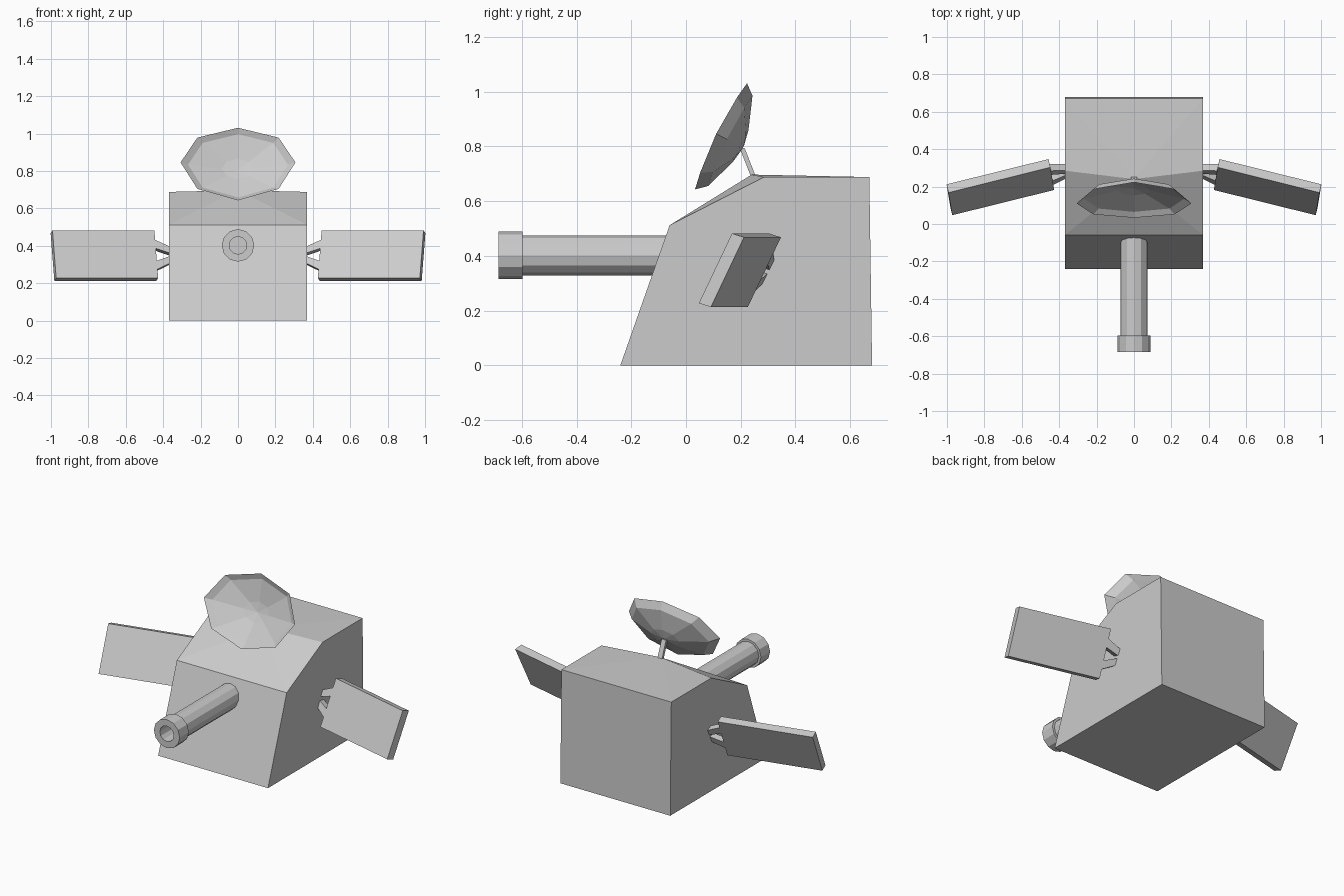
import bpy, bmesh, math
from mathutils import Vector

if "Cube" in bpy.data.objects:
    bpy.data.objects.remove(bpy.data.objects["Cube"])


def make(name, verts, faces, mirror=False):
    bm = bmesh.new()
    vs = [bm.verts.new(v) for v in verts]
    for f in faces:
        bm.faces.new([vs[i] for i in f])
    bmesh.ops.recalc_face_normals(bm, faces=bm.faces[:])
    me = bpy.data.meshes.new(name)
    bm.to_mesh(me)
    bm.free()
    ob = bpy.data.objects.new(name, me)
    bpy.context.collection.objects.link(ob)
    if mirror:
        ob.modifiers.new("mirror", 'MIRROR')
    return ob


def lofted(name, rings, cap_start=True, cap_end=True):
    n = len(rings[0])
    verts = [v for r in rings for v in r]
    faces = [(a * n + i, a * n + (i + 1) % n, (a + 1) * n + (i + 1) % n, (a + 1) * n + i)
             for a in range(len(rings) - 1) for i in range(n)]
    if cap_start:
        faces.append(tuple(range(n)))
    if cap_end:
        faces.append(tuple(range(len(verts) - n, len(verts))))
    return make(name, verts, faces)


# Hull: wedge-nosed side profile (y, z) with a slight crown on the roof edge
profile = [(-.24, 0), (.68, 0), (.67, .688), (.285, .688), (-.06, .512)]
W = .37
verts = [(-W, y, z) for y, z in profile] + [(W, y, z) for y, z in profile] + [(0, .24, .697)]
make("hull", verts, [
    (0, 1, 2, 3, 4), (5, 6, 7, 8, 9), (0, 1, 6, 5), (1, 2, 7, 6), (0, 4, 9, 5),
    (2, 3, 10), (2, 10, 7), (7, 10, 8), (4, 10, 3), (4, 9, 10), (9, 8, 10)])


# Barrel with muzzle collar and bore, 12 sided
def circle(r, y):
    return [(r * math.cos(math.tau * i / 12), y, .402 + r * math.sin(math.tau * i / 12))
            for i in range(12)]


lofted("barrel", [circle(r, y) for r, y in [
    (.073, -.02), (.073, -.597), (.087, -.597), (.087, -.685), (.047, -.685), (.047, -.57)]])

# Side panels: slanted boxes given in panel coordinates
ORIGIN = Vector((.972, .047, .227))
SPAN = Vector((-.545, .135, 0))
RISE = Vector((.02, .121, .255))
THICK = Vector((.01, .044, -.014))
BOX = [(0, 1, 2, 3), (4, 5, 6, 7), (0, 1, 5, 4), (1, 2, 6, 5), (2, 3, 7, 6), (3, 0, 4, 7)]


def panel_box(name, u0, v0, u1, v1, w=(0, 1)):
    pts = [ORIGIN + SPAN * u + RISE * v + THICK * t
           for u, vv in ((u0, v0), (u1, v1))
           for v, t in ((vv[0], w[0]), (vv[1], w[0]), (vv[1], w[1]), (vv[0], w[1]))]
    return make(name, pts, BOX, mirror=True)


panel_box("side_panel", 0, (0, 1), 1, (0, 1))

# Converging brackets between panel and hull
panel_box("upper_bracket", .99, (.64, .82), 1.15, (.52, .66), (.1, .9))
panel_box("lower_bracket", .99, (.18, .36), 1.15, (.34, .48), (.1, .9))

# Dish: eight-sided tilted bowl, rings given as (scale, depth)
CENTRE = Vector((0, .128, .837))
UP = Vector((0, .44, .898))
BACK = Vector((0, .898, -.44))


def dish_ring(s, d):
    ring = []
    for i in range(8):
        a = math.tau * i / 8
        x, t = s * math.sin(a), s * math.cos(a)
        ring.append(CENTRE + Vector((.307 * x, 0, 0)) + UP * (.216 * t)
                    + BACK * (d - .02 * x * x))
    return ring


lofted("dish", [dish_ring(s, d) for s, d in [
    (.02, .068), (.28, .058), (.87, .022), (1, 0), (.85, .038), (.30, .08), (.04, .09)]])

# Dish post
lofted("dish_post", [
    [(sx * .015, y + sy * .009, z) for sx, sy in ((-1, -1), (1, -1), (1, 1), (-1, 1))]
    for y, z in ((.205, .795), (.25, .68))])
